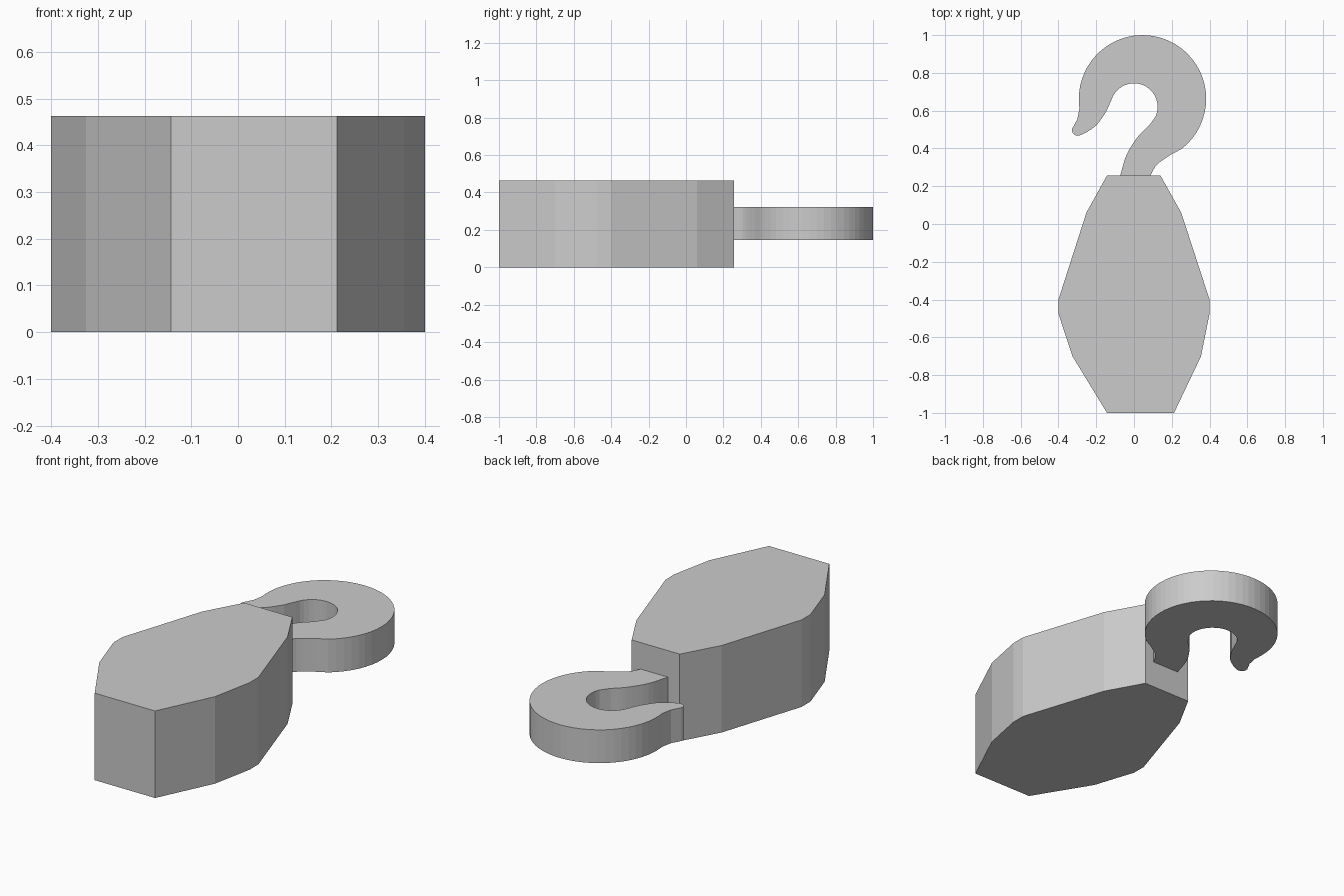
import bpy, bmesh
from math import cos, sin, radians
from mathutils import Vector

if "Cube" in bpy.data.objects:
    bpy.data.objects.remove(bpy.data.objects["Cube"])


def arc(cx, cy, r, a0, a1, n):
    """Points along an arc, angles in degrees."""
    steps = [radians(a0 + (a1 - a0) * i / n) for i in range(n + 1)]
    return [(cx + r * cos(a), cy + r * sin(a)) for a in steps]


def smooth(points, n=4):
    """Catmull-Rom curve through an open list of points."""
    p = [Vector(q) for q in points]
    p = [2 * p[0] - p[1]] + p + [2 * p[-1] - p[-2]]
    out = []
    for a, b, c, d in zip(p, p[1:], p[2:], p[3:]):
        for i in range(n):
            t = i / n
            out.append(tuple(0.5 * (2 * b + (c - a) * t
                                    + (2 * a - 5 * b + 4 * c - d) * t ** 2
                                    + (3 * b - a - 3 * c + d) * t ** 3)))
    return out + [tuple(p[-2])]


def extrude_profile(name, outline, z0, z1):
    """Solid prism from a closed outline in the xy plane."""
    bm = bmesh.new()
    face = bm.faces.new([bm.verts.new((x, y, z0)) for x, y in outline])
    top = bmesh.ops.extrude_face_region(bm, geom=[face], use_keep_orig=True)
    verts = [g for g in top["geom"] if isinstance(g, bmesh.types.BMVert)]
    bmesh.ops.translate(bm, verts=verts, vec=(0, 0, z1 - z0))
    bmesh.ops.recalc_face_normals(bm, faces=bm.faces)
    mesh = bpy.data.meshes.new(name)
    bm.to_mesh(mesh)
    bm.free()
    obj = bpy.data.objects.new(name, mesh)
    bpy.context.collection.objects.link(obj)
    return obj


# Faceted weight block
body = [(-0.143, -1), (0.212, -1), (0.355, -0.70), (0.40, -0.475),
        (0.40, -0.40), (0.25, 0.06), (0.14, 0.257), (-0.143, 0.257),
        (-0.252, 0.06), (-0.40, -0.40), (-0.40, -0.475), (-0.326, -0.70)]
extrude_profile("weight_body", body, 0, 0.463)

# Hook: stem right side, outer bow, rounded tip, inner bow, stem left side
hook = (smooth([(0.087, 0.257), (0.122, 0.315), (0.195, 0.367)])
        + arc(0.045, 0.663, 0.337, -52, 182, 36)
        + smooth([(-0.289, 0.61), (-0.30, 0.555)], 3)
        + arc(-0.298, 0.497, 0.03, 165, 292, 6)
        + smooth([(-0.255, 0.483), (-0.198, 0.524), (-0.147, 0.595)])
        + arc(0, 0.62, 0.125, 163, -25, 18)
        + smooth([(0.08, 0.522), (0.022, 0.464), (-0.038, 0.37), (-0.073, 0.257)]))
extrude_profile("hook", hook, 0.145, 0.322)
